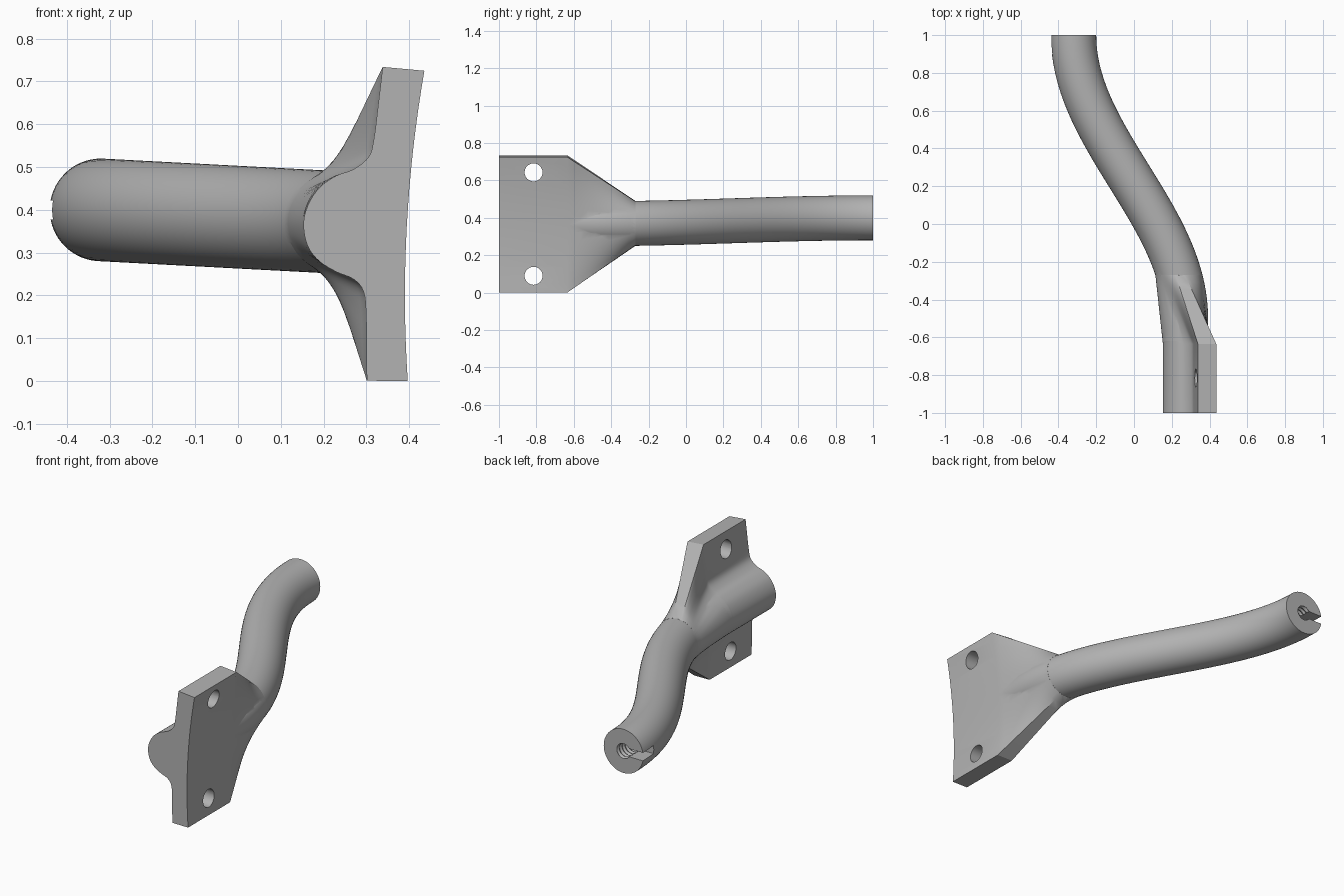
import bpy, bmesh, math
from mathutils import Vector

cube = bpy.data.objects.get("Cube")
if cube:
    bpy.data.objects.remove(cube)

grey = bpy.data.materials.new("plain grey metal")
grey.use_nodes = True
grey.diffuse_color = (0.45, 0.45, 0.45, 1)
grey.node_tree.nodes["Principled BSDF"].inputs["Base Color"].default_value = (0.45, 0.45, 0.45, 1)


def loft(name, rings):
    """Closed solid skinned through rings that share a point count."""
    bm = bmesh.new()
    loops = [[bm.verts.new(p) for p in ring] for ring in rings]
    n = len(loops[0])
    for a, b in zip(loops, loops[1:]):
        for i in range(n):
            j = (i + 1) % n
            bm.faces.new((a[i], a[j], b[j], b[i]))
    bm.faces.new(loops[0])
    bm.faces.new(loops[-1])
    bmesh.ops.recalc_face_normals(bm, faces=bm.faces)
    mesh = bpy.data.meshes.new(name)
    bm.to_mesh(mesh)
    bm.free()
    obj = bpy.data.objects.new(name, mesh)
    bpy.context.collection.objects.link(obj)
    mesh.materials.append(grey)
    return obj


def circle(center, r, u, v, n=64):
    c = Vector(center)
    return [c + r * (math.cos(t) * u + math.sin(t) * v)
            for t in (2 * math.pi * i / n for i in range(n))]


def smooth_path(pts, steps):
    """Catmull-Rom samples through the points."""
    out = []
    for i in range(len(pts) - 1):
        p0, p1 = Vector(pts[max(i - 1, 0)]), Vector(pts[i])
        p2, p3 = Vector(pts[i + 1]), Vector(pts[min(i + 2, len(pts) - 1)])
        for s in range(steps):
            t = s / steps
            out.append(0.5 * (2 * p1 + (p2 - p0) * t + (2 * p0 - 5 * p1 + 4 * p2 - p3) * t * t
                              + (3 * p1 - p0 - 3 * p2 + p3) * t ** 3))
    return out + [Vector(pts[-1])]


X, Y, Z = Vector((1, 0, 0)), Vector((0, 1, 0)), Vector((0, 0, 1))

# S-shaped arm
START, END, RADIUS = -0.5, 1.0, 0.12


def arm_center(y):
    k = max(0, (y - START) / (END - START))
    x = -0.024 + 0.296 * math.cos(math.pi * k)
    return Vector((x, y, 0.383 - 0.053 * x))


arm_rings = []
for i in range(61):
    y = -0.62 + (END + 0.62) * i / 60
    tangent = (arm_center(y + 0.001) - arm_center(y - 0.001)).normalized()
    if i == 60:
        tangent = Y
    side = tangent.cross(Z).normalized()
    arm_rings.append(circle(arm_center(y), RADIUS, side, side.cross(tangent)))
body = loft("bracket_arm", arm_rings)

# Mounting plate with a rounded rib, tapering into the arm
rib = smooth_path([(0.338, 0.734), (0.328, 0.65), (0.318, 0.57), (0.306, 0.525), (0.27, 0.495),
                   (0.23, 0.48), (0.19, 0.452), (0.163, 0.41), (0.153, 0.365), (0.163, 0.315),
                   (0.19, 0.28), (0.23, 0.255), (0.27, 0.238), (0.293, 0.21), (0.299, 0.16),
                   (0.3, 0.08), (0.301, 0.001)], 4)
FACE = 16
face = []
for i in range(FACE + 1):
    z = 0.725 * i / FACE
    face.append(Vector((0.39 + 0.165 * (z - 0.2) ** 2, z)))
profile = rib + face


def spread(a, b, count):
    return [math.radians(a + (b - a) * i / (count - 1)) for i in range(count)]


angles = spread(98, 262, len(rib)) + spread(-75, 75, len(face))
neck = arm_center(-0.27)
target = [Vector((neck.x + 0.125 * math.cos(a), neck.z + 0.121 * math.sin(a))) for a in angles]


def section(y, t):
    return [Vector((q.x, y, q.y)) for q in (p.lerp(e, t) for p, e in zip(profile, target))]


STEPS = 10
plate_rings = [section(-1, 0)]
plate_rings += [section(-0.635 + 0.365 * i / STEPS, i / STEPS) for i in range(STEPS + 1)]
plate = loft("mounting_plate", plate_rings)


def combine(other, operation):
    mod = body.modifiers.new("combine", 'BOOLEAN')
    mod.operation, mod.solver, mod.object = operation, 'EXACT', other
    bpy.context.view_layer.objects.active = body
    bpy.ops.object.modifier_apply(modifier=mod.name)
    bpy.data.objects.remove(other)


combine(plate, 'UNION')

# Two bolt holes through the plate
for z in (0.643, 0.09):
    combine(loft("bolt_hole_cutter", [circle((x, -0.815, z), 0.048, Y, Z, 40) for x in (0, 0.6)]),
            'DIFFERENCE')

# Threaded hole in the arm's end
tip = arm_center(END)
thread = [circle((tip.x, 1.02 - 0.012 * i, tip.z), 0.036 if i % 2 else 0.043, X, Z, 32)
          for i in range(22)]
combine(loft("thread_cutter", thread), 'DIFFERENCE')

# Slot from the threaded hole out to the side
slot = [[Vector((x, y, tip.z + h)) for x, h in
         ((-0.5, -0.022), (tip.x, -0.022), (tip.x, 0.022), (-0.5, 0.022))] for y in (0.9, 1.05)]
combine(loft("slot_cutter", slot), 'DIFFERENCE')

bpy.ops.object.select_all(action='DESELECT')
body.select_set(True)
bpy.context.view_layer.objects.active = body
bpy.ops.object.shade_smooth_by_angle(angle=math.radians(25))
